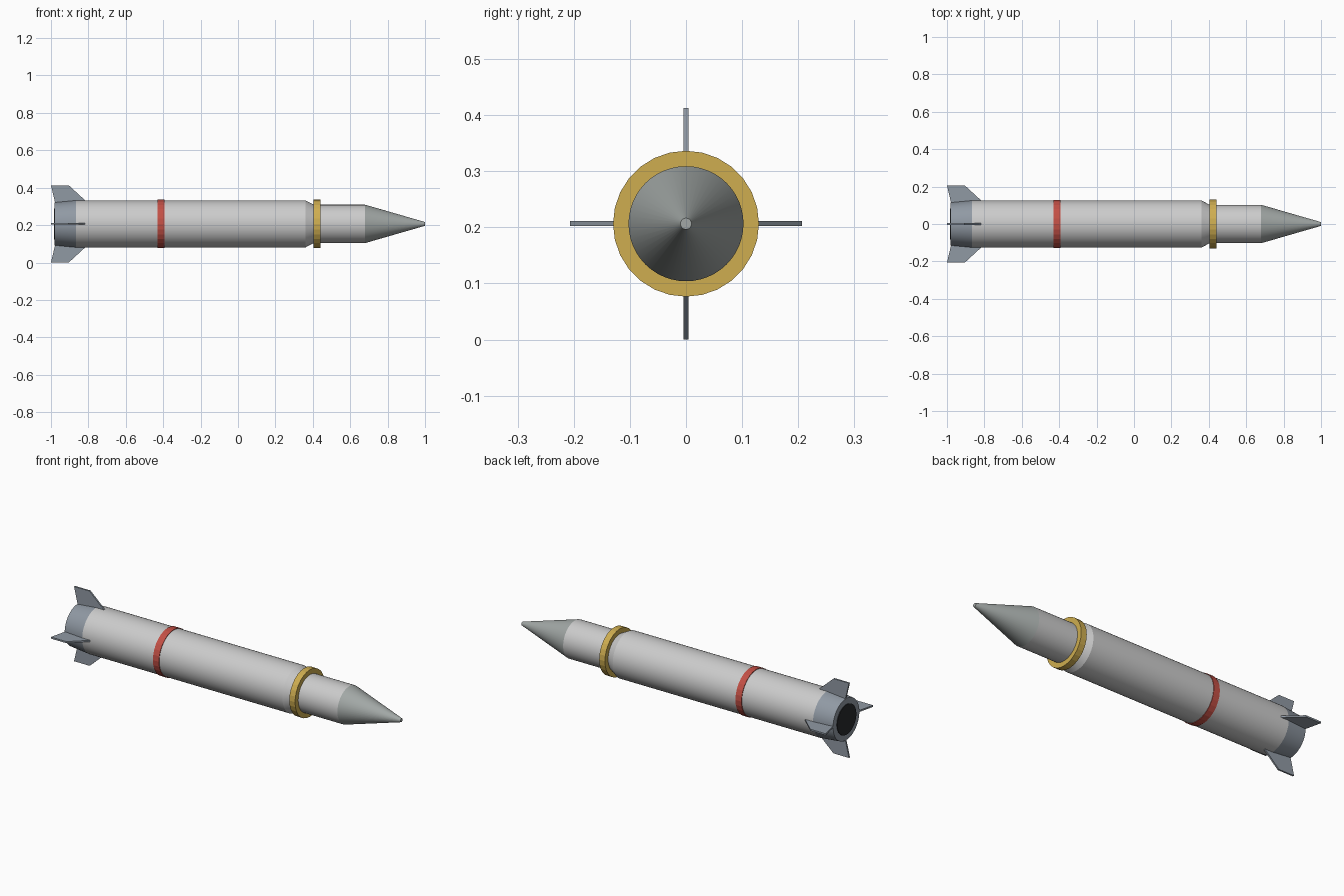
import bpy, bmesh, math

if "Cube" in bpy.data.objects:
    bpy.data.objects.remove(bpy.data.objects["Cube"])

CZ = 0.2065  # height of the long axis


def material(name, rgb):
    m = bpy.data.materials.new(name)
    m.diffuse_color = (*rgb, 1)
    m.use_nodes = True
    m.node_tree.nodes["Principled BSDF"].inputs["Base Color"].default_value = m.diffuse_color
    return m


WHITE = material("off_white", (0.72, 0.74, 0.72))
GREY = material("nose_grey", (0.36, 0.39, 0.38))
STEEL = material("blue_grey", (0.28, 0.32, 0.37))
GOLD = material("gold", (0.62, 0.42, 0.08))
RED = material("red", (0.55, 0.08, 0.06))
DARK = material("dark", (0.02, 0.022, 0.025))


def finish(name, bm, mat, smooth):
    bmesh.ops.recalc_face_normals(bm, faces=bm.faces)
    me = bpy.data.meshes.new(name)
    bm.to_mesh(me)
    bm.free()
    me.materials.append(mat)
    ob = bpy.data.objects.new(name, me)
    bpy.context.collection.objects.link(ob)
    if smooth:
        bpy.context.view_layer.objects.active = ob
        ob.select_set(True)
        bpy.ops.object.shade_smooth_by_angle(angle=math.radians(15))
        ob.select_set(False)
    return ob


def turned(name, profile, mat, sides=48, smooth=True):
    """Solid turned around the x axis from (x, radius) points, ends capped."""
    bm = bmesh.new()
    rings = []
    for x, r in profile:
        rings.append([bm.verts.new((x, r * math.sin(2 * math.pi * i / sides),
                                    CZ + r * math.cos(2 * math.pi * i / sides)))
                      for i in range(sides)])
    for a, b in zip(rings, rings[1:]):
        for i in range(sides):
            j = (i + 1) % sides
            bm.faces.new((a[i], a[j], b[j], b[i]))
    bm.faces.new(rings[0])
    bm.faces.new(rings[-1])
    return finish(name, bm, mat, smooth)


# Stages and nose
turned("main_stage", [(-0.865, 0.126), (0.36, 0.126), (0.405, 0.1025)], WHITE)
turned("upper_stage", [(0.405, 0.1025), (0.68, 0.1025)], WHITE)
turned("nose_cone", [(0.68, 0.1025), (1.0, 0.01)], GREY)

# Tail section and engine opening
turned("tail_skirt", [(-0.98, 0.115), (-0.865, 0.126)], STEEL)
turned("engine_opening", [(-0.984, 0.083), (-0.975, 0.083)], DARK)

# Bands
turned("interstage_ring", [(0.405, 0.13), (0.44, 0.13)], GOLD, 28, False)
turned("marking_band", [(-0.43, 0.1295), (-0.393, 0.1295)], RED, 28, False)

# Four swept fins
FIN = [(-0.976, 0.105), (-1.0, 0.2065), (-0.905, 0.2065), (-0.815, 0.124), (-0.815, 0.105)]
for k, side in enumerate(("top", "left", "bottom", "right")):
    a = k * math.pi / 2
    bm = bmesh.new()
    layers = [[bm.verts.new((x, r * math.sin(a) + t * math.cos(a),
                             CZ + r * math.cos(a) - t * math.sin(a)))
               for x, r in FIN] for t in (-0.0045, 0.0045)]
    for layer in layers:
        bm.faces.new(layer)
    for i in range(len(FIN)):
        j = (i + 1) % len(FIN)
        bm.faces.new((layers[0][i], layers[0][j], layers[1][j], layers[1][i]))
    finish(side + "_fin", bm, STEEL, False)
